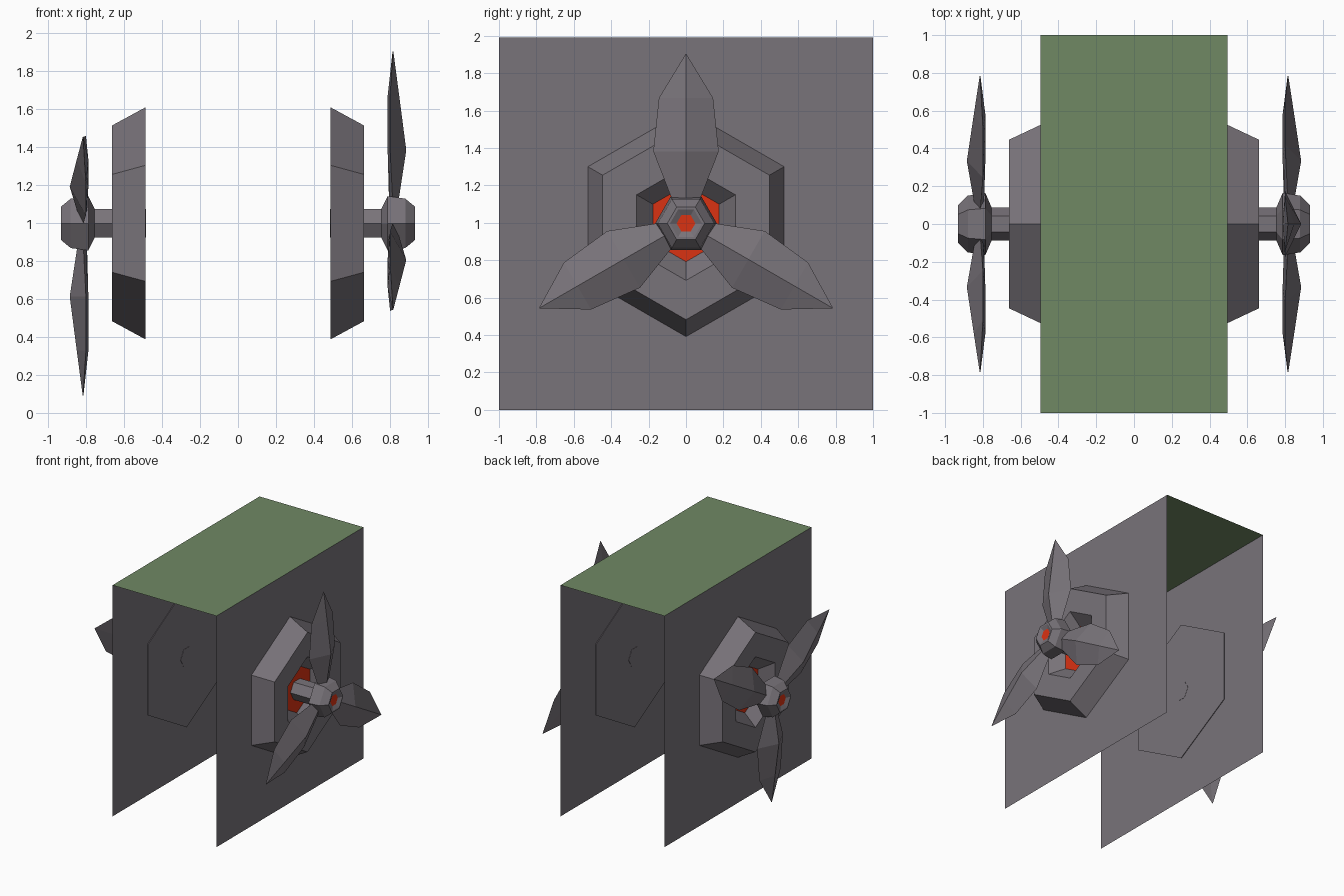
import bpy, bmesh, math
from mathutils import Matrix, Vector

if "Cube" in bpy.data.objects:
    bpy.data.objects.remove(bpy.data.objects["Cube"])

CZ = 0.997  # height of the rotor axis


def material(name, rgb):
    m = bpy.data.materials.new(name)
    m.diffuse_color = (*rgb, 1)
    m.use_nodes = True
    m.node_tree.nodes["Principled BSDF"].inputs["Base Color"].default_value = m.diffuse_color
    return m


GREY = material("warm grey metal", (0.190, 0.172, 0.193))
GREEN = material("moss green", (0.160, 0.250, 0.127))
RED = material("glowing red", (0.70, 0.032, 0.006))


def finish(name, bm, mats, matrix=Matrix()):
    bmesh.ops.recalc_face_normals(bm, faces=bm.faces)
    me = bpy.data.meshes.new(name)
    bm.to_mesh(me)
    bm.free()
    for m in mats:
        me.materials.append(m)
    me.transform(matrix)
    ob = bpy.data.objects.new(name, me)
    bpy.context.collection.objects.link(ob)
    return ob


def loft(bm, rings):
    """Bridge equal-length rings of points and cap both ends; returns the last cap."""
    vs = [[bm.verts.new(p) for p in r] for r in rings]
    n = len(vs[0])
    for a, b in zip(vs, vs[1:]):
        for i in range(n):
            j = (i + 1) % n
            bm.faces.new((a[i], a[j], b[j], b[i]))
    bm.faces.new(vs[0][::-1])
    return bm.faces.new(vs[-1])


def hex_turned(name, profile, matrix, point_up, red_end=False):
    """Six-sided turned part along x from (x, radius) pairs."""
    bm = bmesh.new()
    start = math.pi / 2 if point_up else 0
    rings = [[(x, r * math.cos(start + k * math.pi / 3), r * math.sin(start + k * math.pi / 3))
              for k in range(6)] for x, r in profile]
    cap = loft(bm, rings)
    if red_end:
        cap.material_index = 1
    return finish(name, bm, [GREY, RED], matrix)


def blade(name, matrix):
    """Leaf-shaped blade pointing up z: (radius, half width, edge x, front x, back x)."""
    sections = [(0.09, 0.06, 0.815, 0.840, 0.795),
                (0.385, 0.175, 0.800, 0.885, 0.787),
                (0.67, 0.145, 0.800, 0.848, 0.787),
                (0.905, 0.002, 0.815, 0.817, 0.813)]
    bm = bmesh.new()
    loft(bm, [[(e, -w, z), (f, 0, z), (e, w, z), (b, 0, z)] for z, w, e, f, b in sections])
    return finish(name, bm, [GREY], matrix)


def sheet(name, corners, mat):
    bm = bmesh.new()
    bm.faces.new([bm.verts.new(c) for c in corners])
    me = bpy.data.meshes.new(name)
    bm.to_mesh(me)
    bm.free()
    me.materials.append(mat)
    bpy.context.collection.objects.link(bpy.data.objects.new(name, me))


# Open housing: top sheet and two side walls
W, H = 0.495, 1.99
sheet("top_panel", [(-W, -1, H), (W, -1, H), (W, 1, H), (-W, 1, H)], GREEN)
sheet("right_wall", [(W, -1, 0), (W, 1, 0), (W, 1, H), (W, -1, H)], GREY)
sheet("left_wall", [(-W, 1, 0), (-W, -1, 0), (-W, -1, H), (-W, 1, H)], GREY)

# Fan units: the left one is the right one turned half way about the y axis
for side, turn in (("right", 0), ("left", math.pi)):
    M = Matrix.Translation((0, 0, CZ)) @ Matrix.Rotation(turn, 4, 'Y')
    # hexagonal mount with recessed red socket
    hex_turned(side + "_mount", [(0.487, 0.61), (0.662, 0.515), (0.662, 0.305), (0.56, 0.205)],
               M, True, True)
    # drive shaft
    hex_turned(side + "_shaft", [(0.485, 0.087), (0.77, 0.087)], M, False)
    # hub with red nose
    hex_turned(side + "_hub", [(0.755, 0.09), (0.787, 0.165), (0.880, 0.150),
                               (0.932, 0.10), (0.932, 0.085), (0.915, 0.05)], M, False, True)
    for k in range(3):
        blade(f"{side}_blade_{k + 1}", M @ Matrix.Rotation(k * 2 * math.pi / 3, 4, 'X'))
